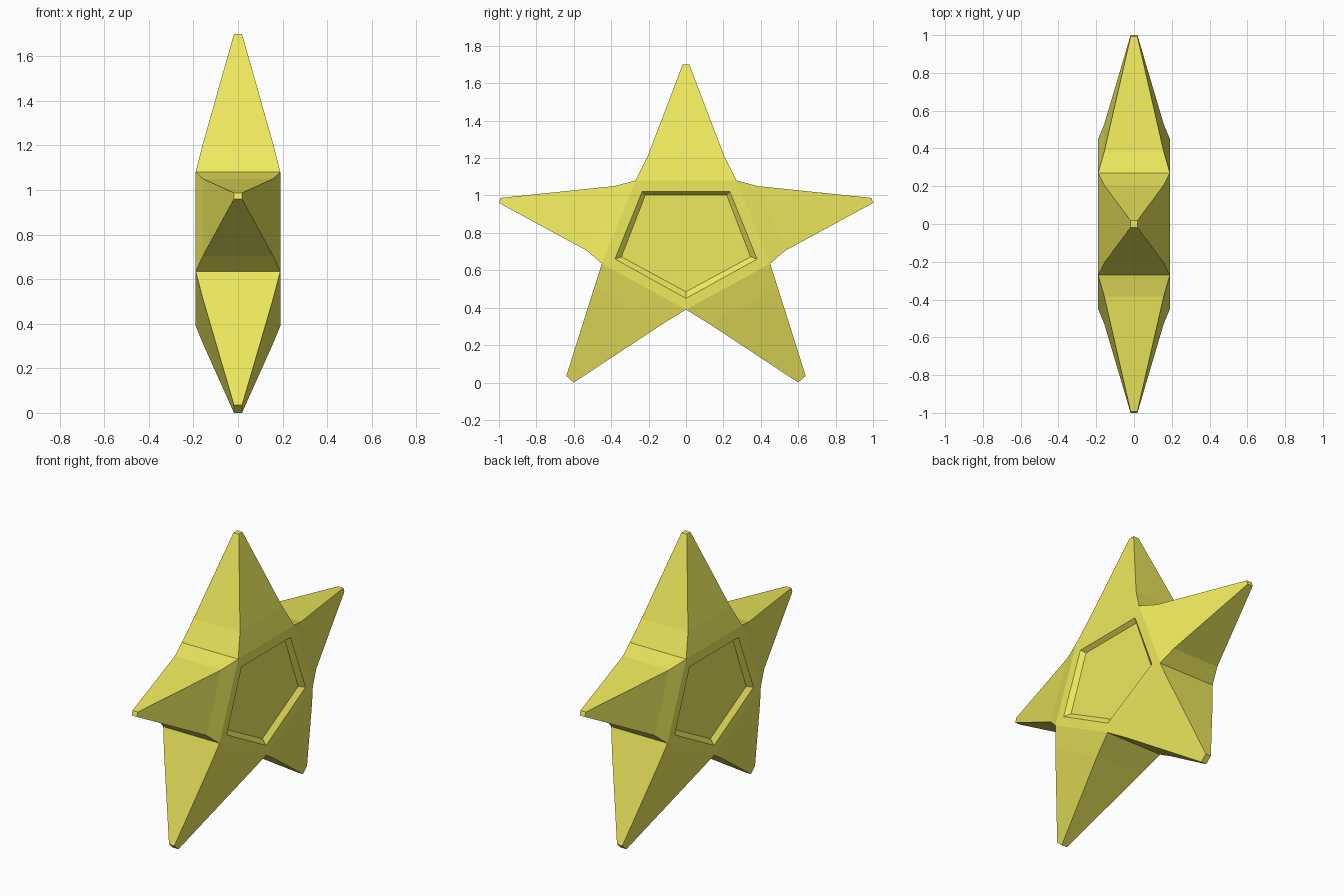
import bpy
import bmesh

if "Cube" in bpy.data.objects:
    bpy.data.objects.remove(bpy.data.objects["Cube"])

HALF = 0.19          # half thickness of the star body
FLOOR = 0.165        # half thickness at the bottom of the recess

# Outlines in the y-z plane, running anticlockwise from the upper right
core = [(0.27, 1.08), (-0.27, 1.08), (-0.45, 0.635), (0, 0.39), (0.45, 0.635)]
rim = [(0.235, 1.02), (-0.235, 1.02), (-0.38, 0.66), (0, 0.45), (0.38, 0.66)]
floor = [(0.217, 1.003), (-0.217, 1.003), (-0.345, 0.672), (0, 0.485), (0.345, 0.672)]

# Each arm: middle pair and tip pair of (y, z) points
top = [[(0.205, 1.21), (-0.205, 1.21)], [(0.018, 1.7), (-0.018, 1.7)]]
right = [[(0.53, 0.705), (0.385, 1.05)], [(1.0, 0.96), (0.992, 0.987)]]
lower_right = [[(0.13, 0.31), (0.49, 0.51)], [(0.60, 0.0), (0.64, 0.035)]]


def mirrored(arm):
    return [[(-y, z) for y, z in reversed(pair)] for pair in arm]


arms = [top, mirrored(right), mirrored(lower_right), lower_right, right]

bm = bmesh.new()


def face(points):
    bm.faces.new([bm.verts.new(p) for p in points])


def ring(outer, x_outer, inner, x_inner):
    for i in range(5):
        j = (i + 1) % 5
        face([(x_outer, *outer[i]), (x_outer, *outer[j]),
              (x_inner, *inner[j]), (x_inner, *inner[i])])


# Central pentagon with a shallow bevelled recess on both sides
for s in (1, -1):
    ring(core, s * HALF, rim, s * HALF)
    ring(rim, s * HALF, floor, s * FLOOR)
    face([(s * FLOOR, *p) for p in floor])

# Five tapering arms, each with one middle loop and a small blunt tip
for i, (mid, tip) in enumerate(arms):
    sections = [([core[i], core[(i + 1) % 5]], HALF), (mid, 0.157), (tip, 0.018)]
    loops = [[(x, *a), (x, *b), (-x, *b), (-x, *a)] for (a, b), x in sections]
    for lo, hi in zip(loops, loops[1:]):
        for k in range(4):
            n = (k + 1) % 4
            face([lo[k], lo[n], hi[n], hi[k]])
    face(loops[-1])

bmesh.ops.remove_doubles(bm, verts=bm.verts, dist=0.0005)
bmesh.ops.recalc_face_normals(bm, faces=bm.faces)

mesh = bpy.data.meshes.new("star")
bm.to_mesh(mesh)
bm.free()
star = bpy.data.objects.new("star", mesh)
bpy.context.collection.objects.link(star)

# Yellow colour
mat = bpy.data.materials.new("yellow")
mat.diffuse_color = (0.86, 0.82, 0.11, 1)
mat.use_nodes = True
mat.node_tree.nodes["Principled BSDF"].inputs["Base Color"].default_value = mat.diffuse_color
mesh.materials.append(mat)
